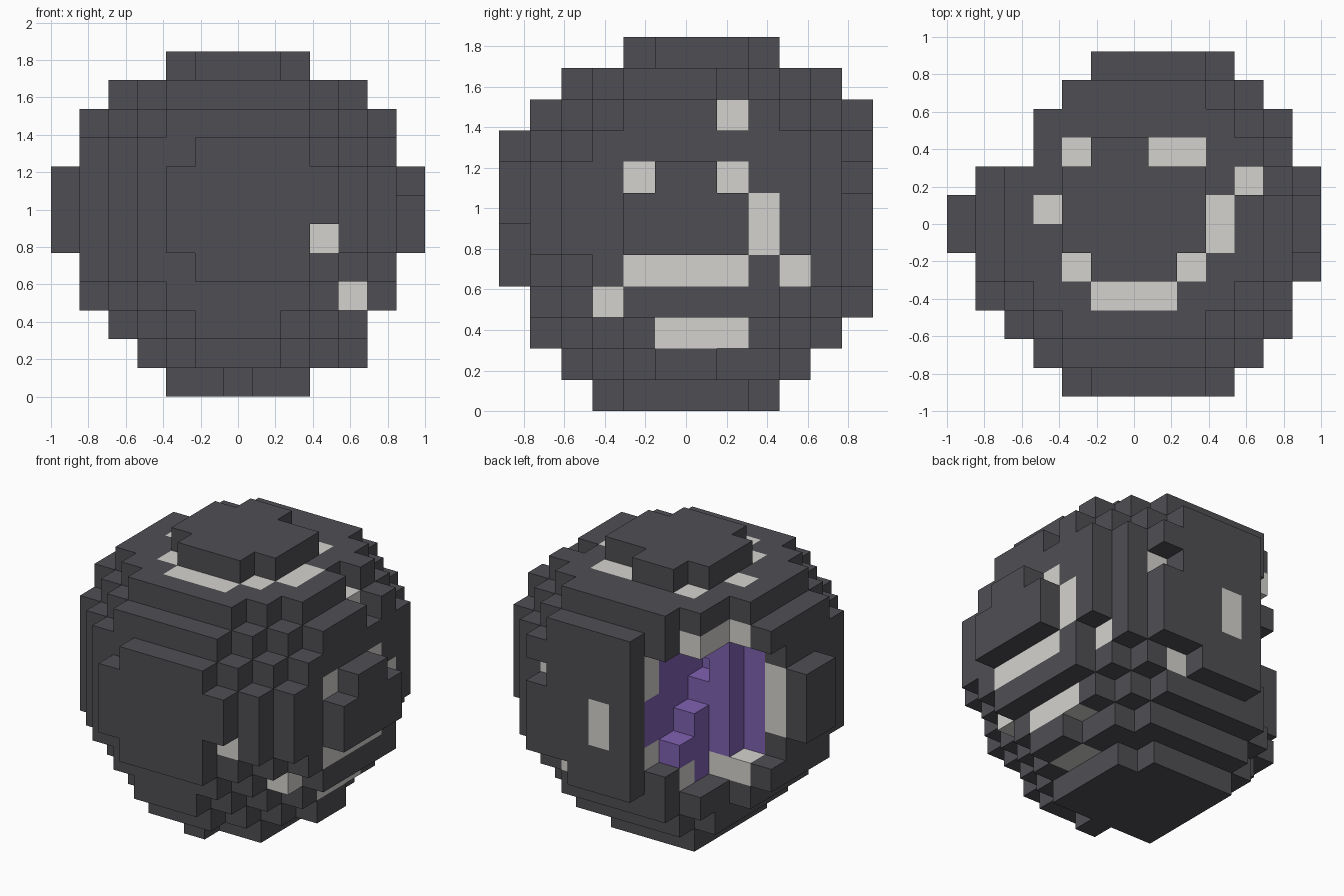
import bpy
import bmesh
from mathutils import Vector

if "Cube" in bpy.data.objects:
    bpy.data.objects.remove(bpy.data.objects["Cube"])

N = 13                      # grid cells along the longest side
CELL = 2 / N
MID = 6                     # centre cell of the ball on every axis
DIRS = [Vector(d) for d in ((1, 0, 0), (-1, 0, 0), (0, 1, 0),
                            (0, -1, 0), (0, 0, 1), (0, 0, -1))]


def material(name, rgb):
    mat = bpy.data.materials.new(name)
    mat.use_nodes = True
    mat.diffuse_color = (*rgb, 1)
    mat.node_tree.nodes["Principled BSDF"].inputs["Base Color"].default_value = (*rgb, 1)
    return mat


def box(i0, i1, j0, j1, k0, k1):
    """All cells in an inclusive range."""
    return {(i, j, k) for i in range(i0, i1 + 1)
            for j in range(j0, j1 + 1) for k in range(k0, k1 + 1)}


def boxes(*ranges):
    return set().union(*(box(*r) for r in ranges))


def dist2(cell):
    return sum((c - MID) ** 2 for c in cell)


# Outline limits: x by height, y by height, x by depth
x_by_z = [(4, 8), (3, 10), (2, 10), (1, 11), (1, 11), (0, 12),
          (0, 12), (0, 12), (1, 11), (1, 11), (2, 10), (4, 8)]
y_by_z = [(3, 8), (2, 9), (1, 10), (1, 11)] + [(0, 11)] * 5 + [(1, 11), (2, 10), (4, 8)]
x_by_y = [(4, 9), (3, 10), (2, 11), (1, 11), (1, 12), (0, 12),
          (0, 12), (1, 12), (3, 11), (3, 11), (4, 10), (5, 9)]


def within(value, limits):
    return limits[0] <= value <= limits[1]


# Rough ball trimmed to its outline, without its base and crown layers
solid = {c for c in box(0, 12, 0, 11, 1, 10)
         if dist2(c) <= 38 and within(c[0], x_by_z[c[2]])
         and within(c[1], y_by_z[c[2]]) and within(c[0], x_by_y[c[1]])}

# Base and crown plates
solid |= boxes((4, 8, 4, 7, 0, 0), (4, 7, 8, 8, 0, 0), (6, 6, 3, 3, 0, 0))
solid |= boxes((4, 8, 5, 7, 11, 11), (5, 7, 4, 4, 11, 11), (5, 6, 8, 8, 11, 11))

# Front and side plates
solid |= boxes((4, 8, 0, 0, 5, 7), (5, 8, 0, 0, 4, 8), (9, 9, 0, 0, 6, 7))
solid |= boxes((12, 12, 4, 7, 5, 6), (12, 12, 5, 6, 7, 7))

# Ridges between the plates
solid |= boxes((10, 10, 1, 1, 5, 7), (11, 11, 2, 2, 5, 7), (5, 7, 1, 1, 2, 2),
               (10, 10, 5, 6, 1, 1), (5, 7, 2, 2, 1, 1))

# Chips in the shell
solid -= boxes((12, 12, 4, 4, 7, 7), (12, 12, 7, 7, 7, 7),
               (11, 11, 9, 9, 4, 4), (11, 11, 7, 7, 9, 9), (10, 10, 7, 7, 10, 10),
               (9, 9, 11, 11, 7, 7), (8, 8, 11, 11, 3, 3))

# Open cavity in the rear corner, with stepped crystals left standing
solid -= boxes((0, 4, 8, 11, 4, 8), (0, 2, 7, 7, 4, 8), (0, 3, 8, 9, 3, 3), (4, 4, 7, 7, 7, 7))
solid |= boxes((4, 4, 8, 8, 4, 5), (4, 4, 9, 9, 4, 4))

# Pale patches on the top, right, front, rear and underside, then in the cavity
pale = boxes((5, 7, 3, 3, 10, 10), (4, 4, 4, 4, 10, 10), (8, 8, 4, 4, 10, 10),
             (9, 9, 5, 6, 10, 10), (3, 3, 6, 6, 10, 10), (4, 4, 8, 8, 10, 10),
             (7, 8, 8, 8, 10, 10), (10, 10, 7, 7, 9, 9))
pale |= boxes((11, 11, 4, 4, 7, 7), (11, 11, 7, 7, 7, 7), (11, 11, 8, 8, 5, 6),
              (11, 11, 4, 7, 4, 4), (10, 10, 9, 9, 4, 4), (10, 10, 3, 3, 3, 3),
              (10, 10, 5, 7, 2, 2))
pale |= boxes((9, 9, 1, 1, 5, 5), (6, 6, 11, 11, 5, 6), (9, 9, 10, 10, 7, 7),
              (8, 8, 10, 10, 3, 3), (9, 9, 5, 6, 1, 1))
pale |= boxes((1, 1, 6, 6, 5, 7), (5, 5, 10, 10, 7, 7))
cavity_lining = box(2, 5, 6, 10, 3, 9)
extra_crystal = {(5, 10, 5), (2, 6, 4), (2, 6, 8)}


def layer(cell):
    if cell in pale:
        return "lining"
    if cell in extra_crystal or dist2(cell) <= 17:
        return "crystals"
    if cell in cavity_lining and dist2(cell) <= 27:
        return "lining"
    return "shell"


def build(name, mat):
    """Mesh of the exposed cell faces of one layer."""
    bm = bmesh.new()
    corner = Vector((N / 2, 6, 0))
    for cell in sorted(solid):
        if layer(cell) != name:
            continue
        centre = Vector(cell) + Vector((0.5, 0.5, 0.5)) - corner
        for d in DIRS:
            if tuple(int(v) for v in Vector(cell) + d) in solid:
                continue
            u = Vector((d.y, d.z, d.x))
            v = d.cross(u)
            ring = [centre + (d + a * u + b * v) / 2
                    for a, b in ((-1, -1), (1, -1), (1, 1), (-1, 1))]
            bm.faces.new([bm.verts.new(p * CELL) for p in ring])
    bmesh.ops.remove_doubles(bm, verts=bm.verts, dist=CELL / 100)
    mesh = bpy.data.meshes.new(name)
    bm.to_mesh(mesh)
    bm.free()
    mesh.materials.append(mat)
    bpy.context.collection.objects.link(bpy.data.objects.new(name, mesh))


build("shell", material("dark stone", (0.078, 0.076, 0.086)))
build("lining", material("pale stone", (0.66, 0.65, 0.62)))
build("crystals", material("purple crystal", (0.215, 0.12, 0.44)))
